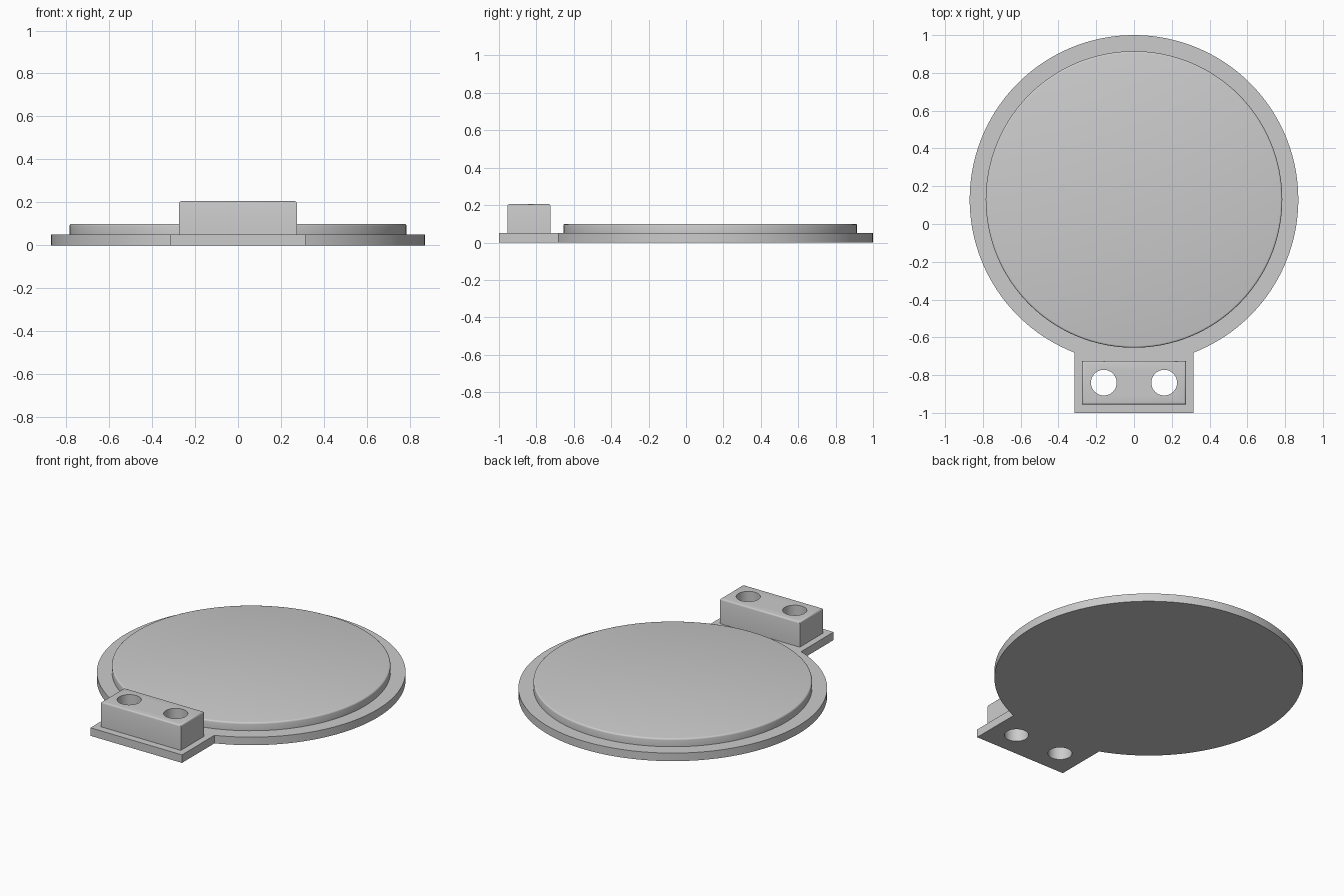
import bpy
import bmesh
from math import asin, cos, sin, pi

if "Cube" in bpy.data.objects:
    bpy.data.objects.remove(bpy.data.objects["Cube"], do_unlink=True)

CENTRE_Y = 0.13
RIM_R, DISC_R = 0.87, 0.785
BASE_T, DISC_TOP, BLOCK_TOP = 0.05, 0.1, 0.205
TAB_X = 0.315
HOLE_X, HOLE_Y, HOLE_R = 0.16, -0.84, 0.068

grey = bpy.data.materials.new("light_grey")
grey.use_nodes = True
grey.diffuse_color = (0.6, 0.6, 0.6, 1)
grey.node_tree.nodes["Principled BSDF"].inputs["Base Color"].default_value = (0.6, 0.6, 0.6, 1)


def arc(cx, cy, r, start, end, n):
    """Points from start to end angle, without the end point."""
    return [(cx + r * cos(start + (end - start) * i / n),
             cy + r * sin(start + (end - start) * i / n)) for i in range(n)]


def prism(name, outline, z0, z1, round_top=0):
    """Extrude an outline upwards, optionally rounding the top rim."""
    bm = bmesh.new()
    face = bm.faces.new([bm.verts.new((x, y, z0)) for x, y in outline])
    ret = bmesh.ops.extrude_face_region(bm, geom=[face], use_keep_orig=True)
    top = [v for v in ret["geom"] if isinstance(v, bmesh.types.BMVert)]
    bmesh.ops.translate(bm, verts=top, vec=(0, 0, z1 - z0))
    bmesh.ops.recalc_face_normals(bm, faces=bm.faces[:])
    if round_top:
        rim = [e for e in bm.edges if all(v.co.z > z1 - 1e-5 for v in e.verts)]
        bmesh.ops.bevel(bm, geom=rim, offset=round_top, segments=3,
                        profile=0.5, affect='EDGES')
    mesh = bpy.data.meshes.new(name)
    bm.to_mesh(mesh)
    bm.free()
    mesh.materials.append(grey)
    obj = bpy.data.objects.new(name, mesh)
    bpy.context.collection.objects.link(obj)
    return obj


def activate(obj):
    bpy.ops.object.select_all(action='DESELECT')
    obj.select_set(True)
    bpy.context.view_layer.objects.active = obj


# Base plate: round rim with a rectangular tab at the front
half = asin(TAB_X / RIM_R)
rim = arc(0, CENTRE_Y, RIM_R, -pi / 2 + half, 3 * pi / 2 - half, 128)
join_y = CENTRE_Y - RIM_R * cos(half)
base = prism("base_plate", rim + [(-TAB_X, join_y), (-TAB_X, -1), (TAB_X, -1)], 0, BASE_T)

# Raised round panel
disc = prism("raised_disc", arc(0, CENTRE_Y, DISC_R, 0, 2 * pi, 128), BASE_T, DISC_TOP, 0.01)

# Mounting block on the tab
block = prism("mounting_block", [(-0.275, -0.955), (0.275, -0.955), (0.275, -0.725), (-0.275, -0.725)],
              BASE_T, BLOCK_TOP, 0.01)

# Two screw holes through the block and the tab
for side in (-1, 1):
    cutter = prism("hole_cutter", arc(side * HOLE_X, HOLE_Y, HOLE_R, 0, 2 * pi, 48), -0.1, 0.3)
    cutter.hide_render = True
    for part in (base, block):
        activate(part)
        mod = part.modifiers.new("screw_hole", 'BOOLEAN')
        mod.operation = 'DIFFERENCE'
        mod.solver = 'EXACT'
        mod.object = cutter
        bpy.ops.object.modifier_apply(modifier=mod.name)
    bpy.data.objects.remove(cutter, do_unlink=True)

for part in (base, disc, block):
    activate(part)
    bpy.ops.object.shade_smooth_by_angle(angle=pi / 5)
